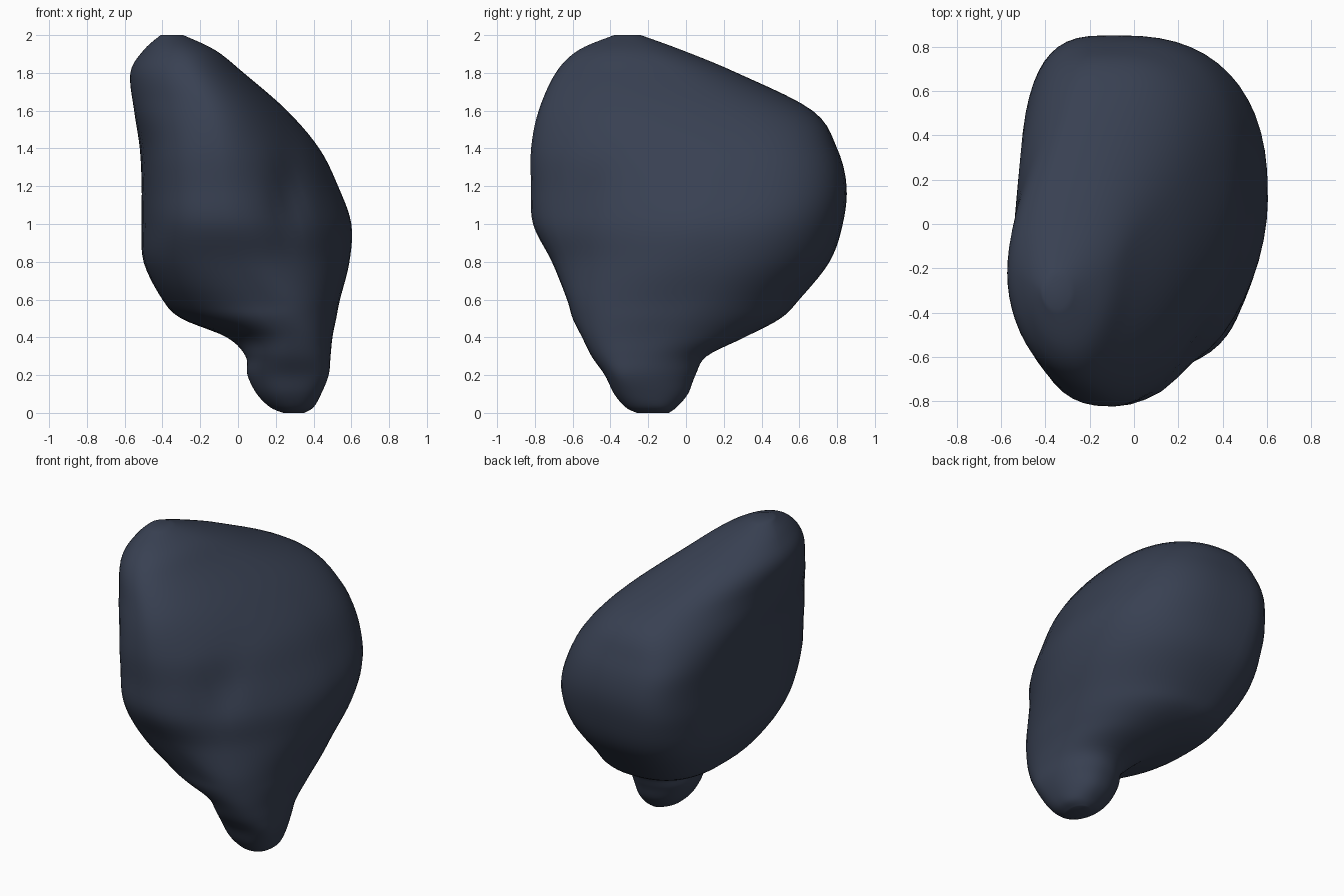
import bpy, bmesh
from math import cos, sin, pi, exp

if "Cube" in bpy.data.objects:
    bpy.data.objects.remove(bpy.data.objects["Cube"])

# Each level: z, then the (x, y) extremes of the outline: left, right, front, back
LEVELS = [
    (0.00, 0.24, -0.17, 0.35, -0.17, 0.29, -0.26, 0.29, -0.09),
    (0.03, 0.17, -0.17, 0.40, -0.18, 0.29, -0.32, 0.29, -0.05),
    (0.10, 0.10, -0.17, 0.44, -0.23, 0.28, -0.38, 0.28, 0.01),
    (0.20, 0.05, -0.17, 0.48, -0.28, 0.28, -0.43, 0.27, 0.05),
    (0.30, 0.04, -0.15, 0.49, -0.24, 0.27, -0.50, 0.25, 0.11),
    (0.40, -0.06, 0.05, 0.50, -0.16, 0.26, -0.55, 0.17, 0.31),
    (0.50, -0.30, 0.08, 0.52, -0.08, 0.20, -0.60, 0.05, 0.50),
    (0.60, -0.40, 0.04, 0.54, 0.00, 0.17, -0.63, -0.02, 0.60),
    (0.80, -0.50, 0.04, 0.59, 0.08, 0.00, -0.71, -0.05, 0.76),
    (1.00, -0.51, 0.05, 0.60, 0.12, -0.06, -0.81, -0.08, 0.83),
    (1.20, -0.51, 0.03, 0.53, 0.15, -0.08, -0.82, -0.10, 0.85),
    (1.40, -0.52, 0.00, 0.43, 0.15, -0.10, -0.82, -0.12, 0.80),
    (1.60, -0.55, -0.22, 0.26, 0.12, -0.15, -0.78, -0.16, 0.67),
    (1.80, -0.57, -0.22, 0.03, -0.06, -0.25, -0.69, -0.26, 0.27),
    (1.92, -0.50, -0.25, -0.12, -0.24, -0.30, -0.57, -0.31, -0.02),
    (2.00, -0.41, -0.31, -0.29, -0.31, -0.35, -0.38, -0.35, -0.24),
]
STEPS = 5      # rings between two levels
QUARTER = 14   # points per quarter outline


def ramp(z, z0, z1, v0, v1):
    t = min(1, max(0, (z-z0) / (z1-z0)))
    return v0 + (v1-v0) * t*t*(3-2*t)


def spline(a, b, c, d, t):
    return tuple(0.5 * (2*q + (r-p)*t + (2*p-5*q+4*r-s)*t*t + (3*q-p-3*r+s)*t**3)
                 for p, q, r, s in zip(a, b, c, d))


def outline(level):
    z, lx, ly, rx, ry, fx, fy, bx, by = level
    # squareness of each quarter changes with height
    right_back = ramp(z, 0.4, 1.3, 2.1, 2.75) - ramp(z, 1.4, 1.8, 0, 0.5)
    left_back = ramp(z, 0.3, 0.6, 2.1, 2.9) + ramp(z, 0.8, 1.1, 0, 0.3) - ramp(z, 1.3, 1.7, 0, 1.3)
    left_front = ramp(z, 0.4, 0.7, 2.0, 2.7) - ramp(z, 1.3, 1.7, 0, 0.75)
    right_front = ramp(z, 0.25, 1.1, 2.6, 1.75) + ramp(z, 1.4, 1.8, 0, 0.25)
    # side extreme, end extreme, squareness; turning counter-clockwise
    quarters = [((rx, ry), (bx, by), right_back, False), ((lx, ly), (bx, by), left_back, True),
                ((lx, ly), (fx, fy), left_front, False), ((rx, ry), (fx, fy), right_front, True)]
    pts = []
    for side, end, n, from_end in quarters:
        for i in range(QUARTER):
            a = i / QUARTER * pi / 2
            if from_end:
                a = pi / 2 - a
            c, s = max(cos(a), 0) ** (2/n), max(sin(a), 0) ** (2/n)
            x = end[0] + (side[0]-end[0])*c
            y = side[1] + (end[1]-side[1])*s
            # shallow groove beside the front pad
            if y < -0.3:
                y += 0.05 * exp(-((x-0.27)/0.08)**2 - ((z-1.15)/0.25)**2)
            pts.append((x, y, min(2, max(0, z))))
    return pts


# Intermediate outlines along the height
rings = []
last = len(LEVELS) - 1
for i in range(last):
    near = [LEVELS[min(max(k, 0), last)] for k in (i-1, i, i+1, i+2)]
    rings += [outline(spline(*near, j/STEPS)) for j in range(STEPS)]
rings.append(outline(LEVELS[-1]))

# Skin the outlines into one closed lump
bm = bmesh.new()
loops = [[bm.verts.new(p) for p in ring] for ring in rings]
count = 4 * QUARTER
for low, high in zip(loops, loops[1:]):
    for k in range(count):
        m = (k+1) % count
        bm.faces.new((low[k], low[m], high[m], high[k]))
bm.faces.new(loops[0][::-1])
bm.faces.new(loops[-1])
bmesh.ops.recalc_face_normals(bm, faces=bm.faces)
mesh = bpy.data.meshes.new("body_lump")
bm.to_mesh(mesh)
bm.free()
body = bpy.data.objects.new("body_lump", mesh)
bpy.context.collection.objects.link(body)

# Dark slate colour and smooth shading
slate = bpy.data.materials.new("dark_slate")
slate.diffuse_color = (0.04, 0.052, 0.085, 1)
slate.use_nodes = True
slate.node_tree.nodes["Principled BSDF"].inputs["Base Color"].default_value = slate.diffuse_color
mesh.materials.append(slate)
bpy.context.view_layer.objects.active = body
body.select_set(True)
bpy.ops.object.shade_smooth_by_angle(angle=0.8)
